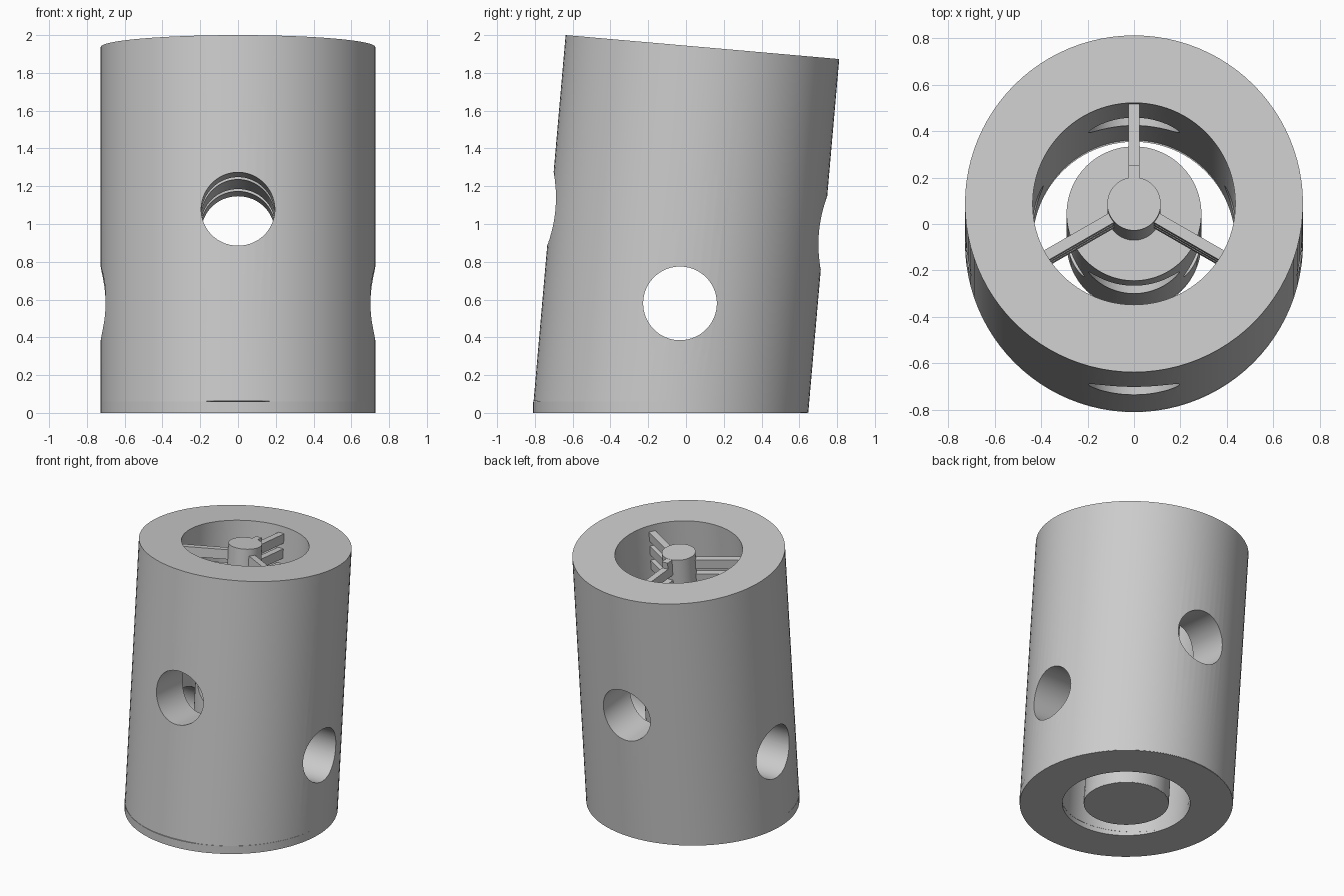
import bpy
import math
from mathutils import Matrix, Vector

cube = bpy.data.objects.get("Cube")
if cube:
    bpy.data.objects.remove(cube, do_unlink=True)

OUTER, BORE, CORE, SHAFT, HOLE = 0.727, 0.436, 0.29, 0.115, 0.195
LENGTH, CORE_TOP = 1.944, 1.46
BASE = Matrix.Translation((0, -0.0825, 0))
TILT = BASE @ Matrix.Rotation(math.radians(-5), 4, 'X')

grey = bpy.data.materials.new("plain_grey")
grey.use_nodes = True
grey.diffuse_color = (0.6, 0.6, 0.6, 1)
grey.node_tree.nodes["Principled BSDF"].inputs["Base Color"].default_value = (0.6, 0.6, 0.6, 1)


def finish(name, matrix):
    obj = bpy.context.object
    obj.name = name
    obj.matrix_world = matrix
    obj.data.materials.append(grey)
    return obj


def cylinder(name, radius, low, high, frame, turn=Matrix(), sides=96):
    bpy.ops.mesh.primitive_cylinder_add(vertices=sides, radius=radius, depth=high - low)
    return finish(name, frame @ turn @ Matrix.Translation((0, 0, (low + high) / 2)))


def box(name, size, centre, frame):
    bpy.ops.mesh.primitive_cube_add(size=1)
    obj = finish(name, frame @ Matrix.Translation(centre))
    obj.data.transform(Matrix.Diagonal(Vector(size).to_4d()))
    return obj


def cut(obj, cutters):
    bpy.context.view_layer.update()
    bpy.ops.object.select_all(action='DESELECT')
    obj.select_set(True)
    bpy.context.view_layer.objects.active = obj
    for cutter in cutters:
        mod = obj.modifiers.new("cut", 'BOOLEAN')
        mod.operation = 'DIFFERENCE'
        mod.solver = 'EXACT'
        mod.object = cutter
        bpy.ops.object.modifier_apply(modifier=mod.name)


def smooth(obj):
    bpy.ops.object.select_all(action='DESELECT')
    obj.select_set(True)
    bpy.context.view_layer.objects.active = obj
    bpy.ops.object.shade_smooth_by_angle(angle=math.radians(30))


# Cutters: central bores, two cross holes and the ground
bore = cylinder("bore_cutter", BORE, -0.5, 2.5, TILT)
base_bore = cylinder("base_bore_cutter", BORE, -0.5, 0.5, BASE)
front_hole = cylinder("front_hole_cutter", HOLE, -1.2, 1.2, TILT,
                      Matrix.Translation((0, 0, 1.02)) @ Matrix.Rotation(math.pi / 2, 4, 'X'))
side_hole = cylinder("side_hole_cutter", HOLE, -1.2, 1.2, TILT,
                     Matrix.Translation((0, 0, 0.582)) @ Matrix.Rotation(math.pi / 2, 4, 'Y'))
ground = box("ground_cutter", (4, 4, 1), (0, 0, -0.498), Matrix())
cutters = [bore, base_bore, front_hole, side_hole, ground]

# Leaning outer shell and its upright foot ring
shell = cylinder("outer_shell", OUTER, 0, LENGTH, TILT)
cut(shell, [bore, front_hole, side_hole, ground])
foot = cylinder("shell_foot", OUTER, 0, 0.06, BASE)
cut(foot, [base_bore])

# Inner core with its foot, and the shaft on top
core = cylinder("inner_core", CORE, 0, CORE_TOP, TILT)
cut(core, [front_hole, side_hole, ground])
core_foot = cylinder("core_foot", CORE, 0, 0.06, BASE)
shaft = cylinder("shaft", SHAFT, CORE_TOP - 0.01, LENGTH, TILT, sides=64)
for part in (shell, foot, core, core_foot, shaft):
    smooth(part)

# Three tiers of three spokes joining the shaft to the shell
for tier in range(3):
    for arm in range(3):
        turn = Matrix.Rotation(math.radians(90 + 120 * arm), 4, 'Z')
        box(f"spoke_{tier + 1}_{arm + 1}", (0.39, 0.046, 0.07),
            (0.255, 0, 1.86 - 0.11 * tier), TILT @ turn)

# Small key beside the shaft top
box("shaft_key", (0.046, 0.105, 0.07), (0, 0.113, LENGTH - 0.036), TILT)

for cutter in cutters:
    cutter.hide_render = True
    cutter.hide_viewport = True
    cutter.hide_set(True)
